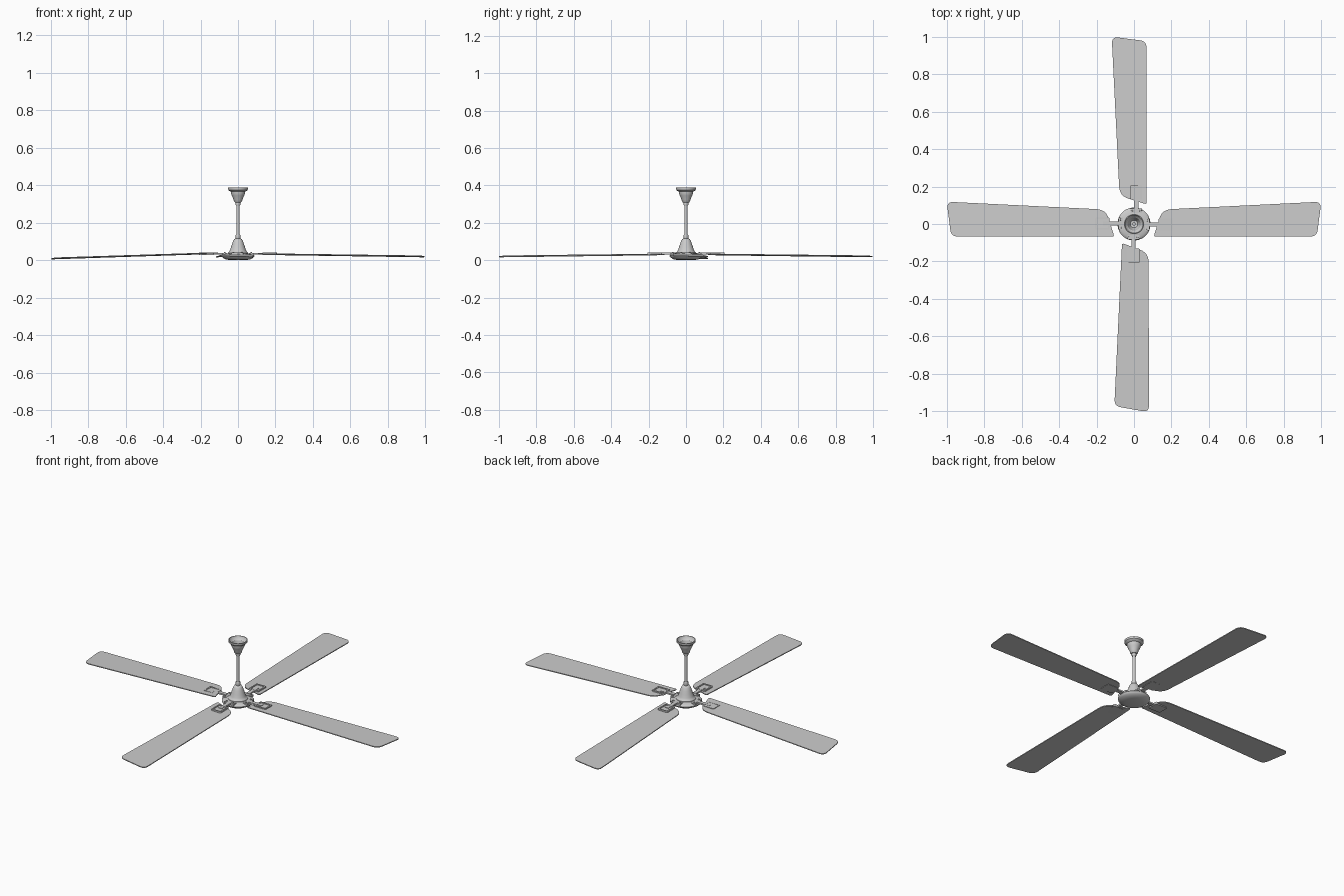
import bpy, bmesh, math
from mathutils import Matrix, Vector

if "Cube" in bpy.data.objects:
    bpy.data.objects.remove(bpy.data.objects["Cube"])


def finish(bm, name, matrix=None, angle=35):
    bmesh.ops.recalc_face_normals(bm, faces=bm.faces)
    if matrix is not None:
        bm.transform(matrix)
        if matrix.determinant() < 0:
            bmesh.ops.reverse_faces(bm, faces=bm.faces)
    me = bpy.data.meshes.new(name)
    bm.to_mesh(me)
    bm.free()
    ob = bpy.data.objects.new(name, me)
    bpy.context.collection.objects.link(ob)
    bpy.ops.object.select_all(action='DESELECT')
    ob.select_set(True)
    bpy.context.view_layer.objects.active = ob
    bpy.ops.object.shade_smooth_by_angle(angle=math.radians(angle))
    return ob


def lathe(name, profile, n=48):
    """Revolve (radius, z) points about the z axis."""
    bm = bmesh.new()
    vs = [bm.verts.new((r, 0, z)) for r, z in profile]
    es = [bm.edges.new(p) for p in zip(vs, vs[1:])]
    bmesh.ops.spin(bm, geom=vs + es, axis=(0, 0, 1), cent=(0, 0, 0),
                   angle=math.tau, steps=n)
    bmesh.ops.remove_doubles(bm, verts=bm.verts, dist=1e-5)
    return finish(bm, name)


def rounded(corners, steps=6):
    """Outline with each (x, y, radius) corner softened by a curve."""
    out = []
    for i, (x, y, d) in enumerate(corners):
        c = Vector((x, y))
        a = c + (Vector(corners[i - 1][:2]) - c).normalized() * d
        b = c + (Vector(corners[(i + 1) % len(corners)][:2]) - c).normalized() * d
        for k in range(steps + 1):
            t = k / steps
            out.append(a * (1 - t) ** 2 + c * 2 * t * (1 - t) + b * t * t)
    return out


def slab(bm, outline, z0, z1):
    f = bm.faces.new([bm.verts.new((p[0], p[1], z0)) for p in outline])
    r = bmesh.ops.extrude_face_region(bm, geom=[f])
    top = [v for v in r['geom'] if isinstance(v, bmesh.types.BMVert)]
    for v in top:
        v.co.z = z1
    return next(g for g in r['geom'] if isinstance(g, bmesh.types.BMFace))


def rect(x0, x1, h):
    return [(x0, -h), (x1, -h), (x1, h), (x0, h)]


# Canopy: hollow cup open at the top
lathe("canopy", [(0, .308), (.016, .308), (.021, .314), (.024, .325), (.033, .345),
                 (.037, .355), (.038, .366), (.046, .37), (.052, .376), (.053, .388),
                 (.049, .389), (.046, .378), (.035, .368), (.031, .35), (.02, .328), (0, .325)])
# Down rod with collars at both ends
lathe("down_rod", [(0, .1), (.008, .1), (.008, .335), (0, .335)], 24)
for nm, a, b in (("lower_collar", .112, .138), ("upper_collar", .292, .31)):
    lathe(nm, [(0, a), (.011, a), (.0125, a + .004), (.0125, b - .004), (.011, b), (0, b)], 24)
# Bell-shaped motor cover
lathe("motor_cover", [(0, .03), (.054, .03), (.054, .04), (.047, .045), (.042, .055),
                      (.037, .072), (.03, .092), (.025, .106), (.019, .114), (.01, .117), (0, .117)])
# Motor disc under the cover
lathe("motor_disc", [(0, 0), (.045, .001), (.066, .005), (.079, .012), (.086, .018), (.088, .024),
                     (.084, .029), (.076, .032), (.06, .037), (0, .037)])

# Blades: name, angle, mirrored, sideways shift, root z, tip z
BLADES = [("right", 0, False, 0, .033, .021),
          ("back", 90, False, 0, .031, .021),
          ("left", 180, True, 0, .038, .010),
          ("front", -92.7, False, .008, .031, .021)]
OUTLINE = [(.105, -.067, .012), (.976, -.067, .035), (1.0, .119, .035), (.15, .077, .05)]
for nm, deg, flip, dy, zr, zt in BLADES:
    bm = bmesh.new()
    slab(bm, [(p.x, p.y + dy) for p in rounded(OUTLINE)], -.003, .002)
    for v in bm.verts:  # slight droop and pitch
        v.co.z += zr + (zt - zr) * (v.co.x - .12) / .88 - .025 * (v.co.y - .02)
    m = Matrix.Rotation(math.radians(deg), 4, 'Z')
    if flip:
        m = m @ Matrix.Scale(-1, 4, (0, 1, 0))
    finish(bm, "blade_" + nm, m)

# Blade brackets: foot on the motor, arm, and a recessed clamp plate on the blade
for nm, deg, dy in (("right", 0, -.003), ("back", 90, -.012), ("left", 180, -.002), ("front", -90, -.003)):
    bm = bmesh.new()
    slab(bm, rect(.058, .083, .032), .026, .038)
    slab(bm, rect(.075, .165, .011), .031, .040)
    top = slab(bm, rounded([(.13, -.032, .006), (.207, -.032, .006),
                            (.207, .032, .006), (.13, .032, .006)], 3), .027, .041)
    bmesh.ops.inset_region(bm, faces=[top], thickness=.008)
    r = bmesh.ops.extrude_face_region(bm, geom=[top])
    bmesh.ops.delete(bm, geom=[top], context='FACES_ONLY') if top.is_valid else None
    for v in r['geom']:
        if isinstance(v, bmesh.types.BMVert):
            v.co.z -= .004
    for v in bm.verts:
        v.co.y += dy
    finish(bm, "bracket_" + nm, Matrix.Rotation(math.radians(deg), 4, 'Z'))
    # Two bolts holding the foot
    for i, s in enumerate((-1, 1)):
        bm = bmesh.new()
        bmesh.ops.create_cone(bm, cap_ends=True, segments=12, radius1=.005, radius2=.004, depth=.006,
                              matrix=Matrix.Translation((.071, dy + s * .022, .040)))
        finish(bm, f"bolt_{nm}_{i + 1}", Matrix.Rotation(math.radians(deg), 4, 'Z'))
